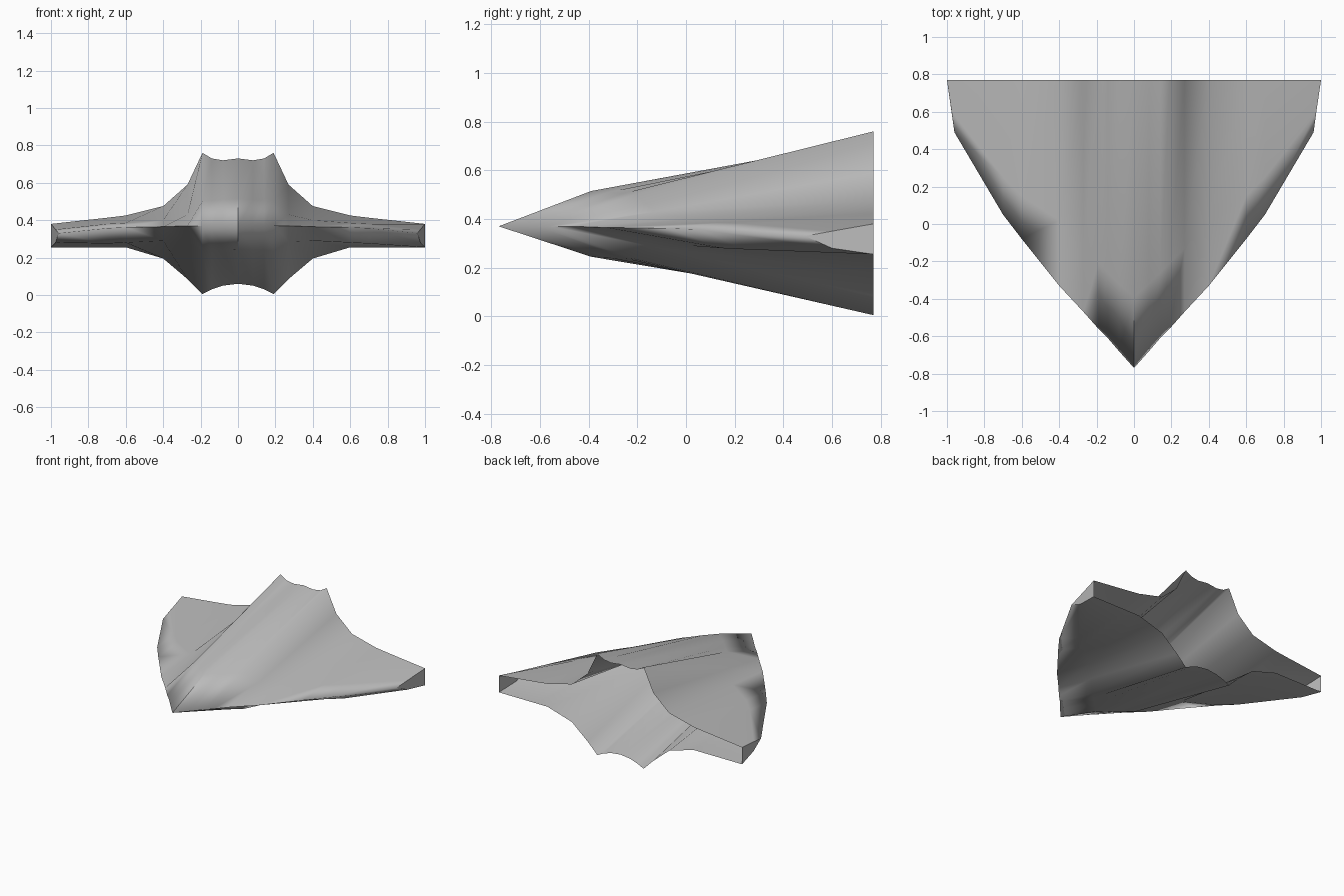
import bpy, bmesh

cube = bpy.data.objects.get("Cube")
if cube:
    bpy.data.objects.remove(cube)

REAR = 0.77

# One hull rib per row:
# x, edge (y, z), upper fold (y, z), lower fold (y, z), rear top z, rear bottom z
RIBS = [
    (0.00, (-.77, .37), (-.39, .515), (-.39, .245), .73, .06),
    (0.08, (-.68, .37), (-.32, .51), (-.32, .242), .72, .05),
    (0.14, (-.61, .37), (-.26, .505), (-.26, .24), .73, .03),
    (0.19, (-.56, .37), (-.21, .502), (-.21, .235), .76, .005),
    (0.27, (-.47, .37), (-.13, .43), (-.13, .285), .59, .085),
    (0.40, (-.33, .365), (.02, .40), (.02, .29), .475, .195),
    (0.60, (-.08, .362), (.15, .385), (.15, .28), .425, .255),
    (0.70, (.05, .357), (.25, .38), (.25, .275), .413, .255),
    (0.96, (.49, .33), (.60, .35), (.60, .28), .38, .255),
]


def add_rib(bm, rib, side):
    """Return the upper and lower rows of points, sharing the front edge point."""
    x, edge, upper, lower, top, bottom = rib
    tip = x > 0.9
    fold_x, rear_x = (0.975, 1.0) if tip else (x, x)

    def point(px, yz):
        return bm.verts.new((side * px, *yz))

    front = point(x, edge)
    return ([front, point(fold_x, upper), point(rear_x, (REAR, top))],
            [front, point(fold_x, lower), point(rear_x, (REAR, bottom))])


bm = bmesh.new()
ribs = [add_rib(bm, r, -1) for r in RIBS[:0:-1]] + [add_rib(bm, r, 1) for r in RIBS]

# Upper and lower skins, open at the rear
for (up_a, low_a), (up_b, low_b) in zip(ribs, ribs[1:]):
    for j in range(2):
        bm.faces.new((up_a[j], up_b[j], up_b[j + 1], up_a[j + 1]))
        bm.faces.new((low_a[j], low_a[j + 1], low_b[j + 1], low_b[j]))

# Wing tip end plates
for (up, low), flip in ((ribs[0], True), (ribs[-1], False)):
    loop = [low[0], low[1], low[2], up[2], up[1]]
    plate = bm.faces.new(loop[::-1] if flip else loop)
    for e in plate.edges:
        e.smooth = False

for f in bm.faces:
    f.smooth = True

# Crisp wing roots along the front edge, and a crisp keel line on the nose
for (up_a, _), (up_b, _) in zip(ribs, ribs[1:]):
    mid = abs(up_a[0].co.x + up_b[0].co.x) / 2
    if 0.2 < mid < 0.55:
        bm.edges.get((up_a[0], up_b[0])).smooth = False
for row in ribs[len(RIBS) - 1]:
    bm.edges.get((row[0], row[1])).smooth = False

mesh = bpy.data.meshes.new("hull")
bm.to_mesh(mesh)
bm.free()

# Plain grey finish
grey = bpy.data.materials.new("plain grey")
grey.use_nodes = True
color = (0.5, 0.5, 0.5, 1)
grey.diffuse_color = color
grey.node_tree.nodes["Principled BSDF"].inputs["Base Color"].default_value = color
mesh.materials.append(grey)

hull = bpy.data.objects.new("hull", mesh)
bpy.context.collection.objects.link(hull)
